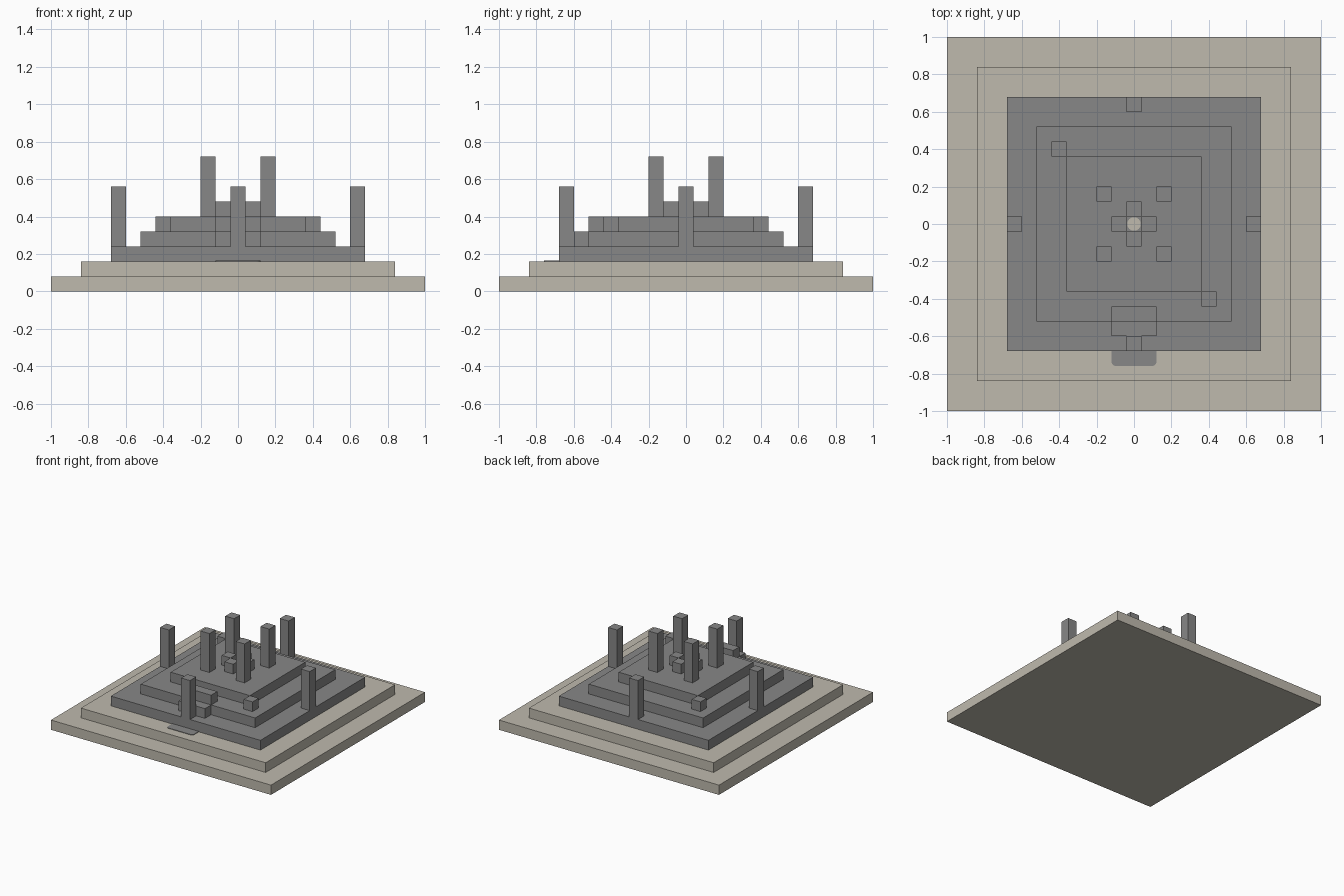
import bpy
import bmesh
import math

U = 0.08  # one block

cube = bpy.data.objects.get("Cube")
if cube:
    bpy.data.objects.remove(cube, do_unlink=True)


def make_material(name, rgb):
    mat = bpy.data.materials.new(name)
    mat.use_nodes = True
    color = (*rgb, 1)
    mat.diffuse_color = color
    bsdf = mat.node_tree.nodes["Principled BSDF"]
    bsdf.inputs["Base Color"].default_value = color
    bsdf.inputs["Roughness"].default_value = 0.9
    return mat


sand = make_material("pale sandstone", (0.52, 0.49, 0.42))
stone = make_material("grey stone", (0.245, 0.245, 0.245))


def add_object(name, bm, mat):
    mesh = bpy.data.meshes.new(name)
    bmesh.ops.recalc_face_normals(bm, faces=bm.faces)
    bm.to_mesh(mesh)
    bm.free()
    mesh.materials.append(mat)
    obj = bpy.data.objects.new(name, mesh)
    bpy.context.collection.objects.link(obj)
    return obj


def block(name, center, size, mat):
    """Box measured in blocks; center is (x, y, bottom)."""
    bm = bmesh.new()
    bmesh.ops.create_cube(bm, size=1)
    for v in bm.verts:
        v.co.x = (center[0] + v.co.x * size[0]) * U
        v.co.y = (center[1] + v.co.y * size[1]) * U
        v.co.z = (center[2] + (v.co.z + 0.5) * size[2]) * U
    return add_object(name, bm, mat)


def plate(name, outline, z, mat, thickness=0.004):
    bm = bmesh.new()
    face = bm.faces.new([bm.verts.new((x, y, z)) for x, y in outline])
    top = bmesh.ops.extrude_face_region(bm, geom=[face])["geom"]
    for v in top:
        if isinstance(v, bmesh.types.BMVert):
            v.co.z += thickness
    return add_object(name, bm, mat)


def arc(cx, cy, radius, start, end, steps):
    return [(cx + radius * math.cos(math.radians(start + (end - start) * i / steps)),
             cy + radius * math.sin(math.radians(start + (end - start) * i / steps)))
            for i in range(steps + 1)]


# Stepped platform, wide at the bottom
for level in range(5):
    width = 25 - 4 * level
    block(f"platform_tier_{level + 1}", (0, 0, level), (width, width, 1),
          sand if level < 2 else stone)

# Outer pillars at the side middles, and blocks around the altar
sides = {"front": (0, -1), "back": (0, 1), "left": (1, 0), "right": (-1, 0)}
for side, (dx, dy) in sides.items():
    block(f"outer_pillar_{side}", (8 * dx, 8 * dy, 3), (1, 1, 4), stone)
    block(f"altar_block_{side}", (dx, dy, 5), (1, 1, 1), stone)

# Inner pillars on the top tier
for sx, lr in ((-1, "right"), (1, "left")):
    for sy, fb in ((-1, "front"), (1, "back")):
        block(f"inner_pillar_{fb}_{lr}", (2 * sx, 2 * sy, 5), (1, 1, 4), stone)

# Single blocks on two opposite corners
block("corner_block_front_left", (5, -5, 4), (1, 1, 1), stone)
block("corner_block_back_right", (-5, 5, 4), (1, 1, 1), stone)

# Front stairs
block("stair_lower", (0, -7, 3), (3, 1, 1), stone)
block("stair_upper", (0, -6, 4), (3, 1, 1), stone)

# Pale disc in the altar middle
plate("altar_disc", arc(0, 0, 0.036, 0, 345, 23), 5 * U, sand)

# Grey doorstep with rounded front corners
r = 0.024
doorstep = ([(1.5 * U, -8.5 * U), (-1.5 * U, -8.5 * U)]
            + arc(-1.5 * U + r, -9.5 * U + r, r, 180, 270, 5)
            + arc(1.5 * U - r, -9.5 * U + r, r, 270, 360, 5))
plate("doorstep", doorstep, 2 * U, stone)
